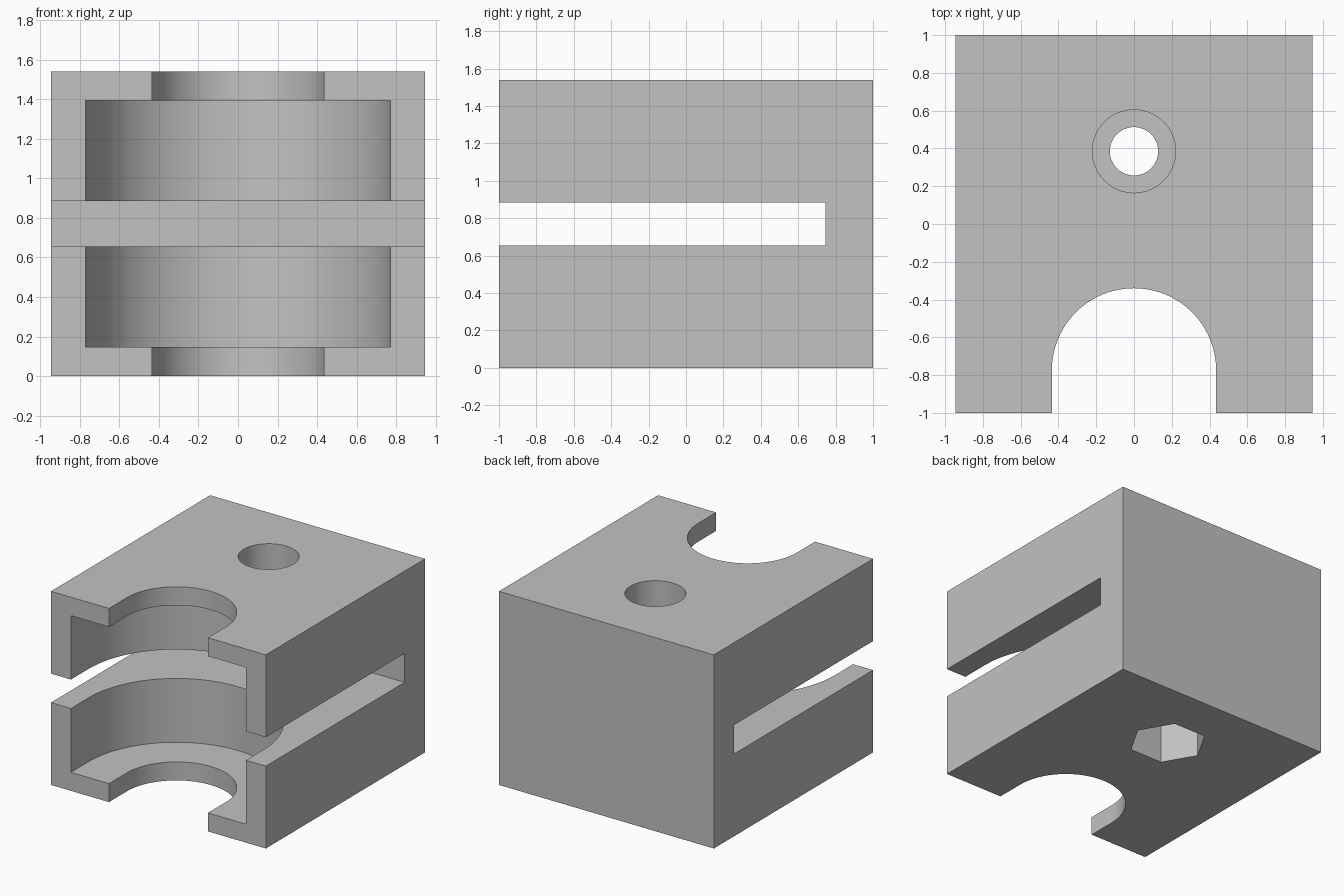
import bpy, bmesh
from math import pi, cos, sin, radians

HALF_X, HALF_Y, HEIGHT = 0.945, 1.0, 1.54
SLOT_LOW, SLOT_HIGH, SLOT_END = 0.655, 0.885, 0.745
WALL = 0.147          # floor and roof thickness around the pocket
ARC_Y = -0.775        # shared centre of the pocket and the notches
BOLT_Y = 0.385
SINK = 0.35           # depth of the bolt head and nut recesses
OVER = 0.2            # how far cutters stick out of the block

scene_cube = bpy.data.objects.get("Cube")
if scene_cube:
    bpy.data.objects.remove(scene_cube, do_unlink=True)

grey = bpy.data.materials.new("plain grey")
grey.use_nodes = True
colour = (0.54, 0.54, 0.54, 1)
grey.diffuse_color = colour
grey.node_tree.nodes["Principled BSDF"].inputs["Base Color"].default_value = colour


def prism(name, outline, low, high):
    """Extrude a counter-clockwise XY outline between two heights."""
    bm = bmesh.new()
    base = bm.faces.new([bm.verts.new((x, y, low)) for x, y in outline])
    top = bmesh.ops.extrude_face_region(bm, geom=[base])["geom"]
    verts = [v for v in top if isinstance(v, bmesh.types.BMVert)]
    bmesh.ops.translate(bm, vec=(0, 0, high - low), verts=verts)
    bmesh.ops.recalc_face_normals(bm, faces=bm.faces)
    mesh = bpy.data.meshes.new(name)
    bm.to_mesh(mesh)
    bm.free()
    mesh.materials.append(grey)
    obj = bpy.data.objects.new(name, mesh)
    bpy.context.collection.objects.link(obj)
    return obj


def rectangle(half_x, front, back):
    return [(-half_x, front), (half_x, front), (half_x, back), (-half_x, back)]


def ring(radius, sides):
    return [(radius * cos(2 * pi * i / sides), BOLT_Y + radius * sin(2 * pi * i / sides))
            for i in range(sides)]


def arch(radius, steps=48):
    """Half circle with straight sides running out through the front."""
    front = -HALF_Y - OVER
    arc = [(radius * cos(pi * i / steps), ARC_Y + radius * sin(pi * i / steps))
           for i in range(steps + 1)]
    return [(-radius, front), (radius, front)] + arc


# Solid clamp body
body = prism("clamp_body", rectangle(HALF_X, -HALF_Y, HALF_Y), 0, HEIGHT)

# Side slot, front openings, bolt hole with round head recess and hex nut recess
cutters = [
    prism("bearing_pocket", arch(0.77), WALL, HEIGHT - WALL),
    prism("front_notch", arch(0.435), -OVER, HEIGHT + OVER),
    prism("clamp_slot", rectangle(HALF_X + OVER, -HALF_Y - OVER, SLOT_END),
          SLOT_LOW, SLOT_HIGH),
    prism("bolt_hole", ring(0.128, 48), -OVER, HEIGHT + OVER),
    prism("bolt_head_recess", ring(0.22, 64), HEIGHT - SINK, HEIGHT + OVER),
    prism("nut_recess", ring(0.285, 6), -OVER, SINK),
]

bpy.ops.object.select_all(action="DESELECT")
body.select_set(True)
bpy.context.view_layer.objects.active = body
for cutter in cutters:
    cutter.hide_render = True
    cut = body.modifiers.new(cutter.name, "BOOLEAN")
    cut.operation = "DIFFERENCE"
    cut.solver = "EXACT"
    cut.object = cutter
    bpy.ops.object.modifier_apply(modifier=cut.name)
for cutter in cutters:
    bpy.data.objects.remove(cutter, do_unlink=True)

bpy.ops.object.shade_smooth_by_angle(angle=radians(30))
